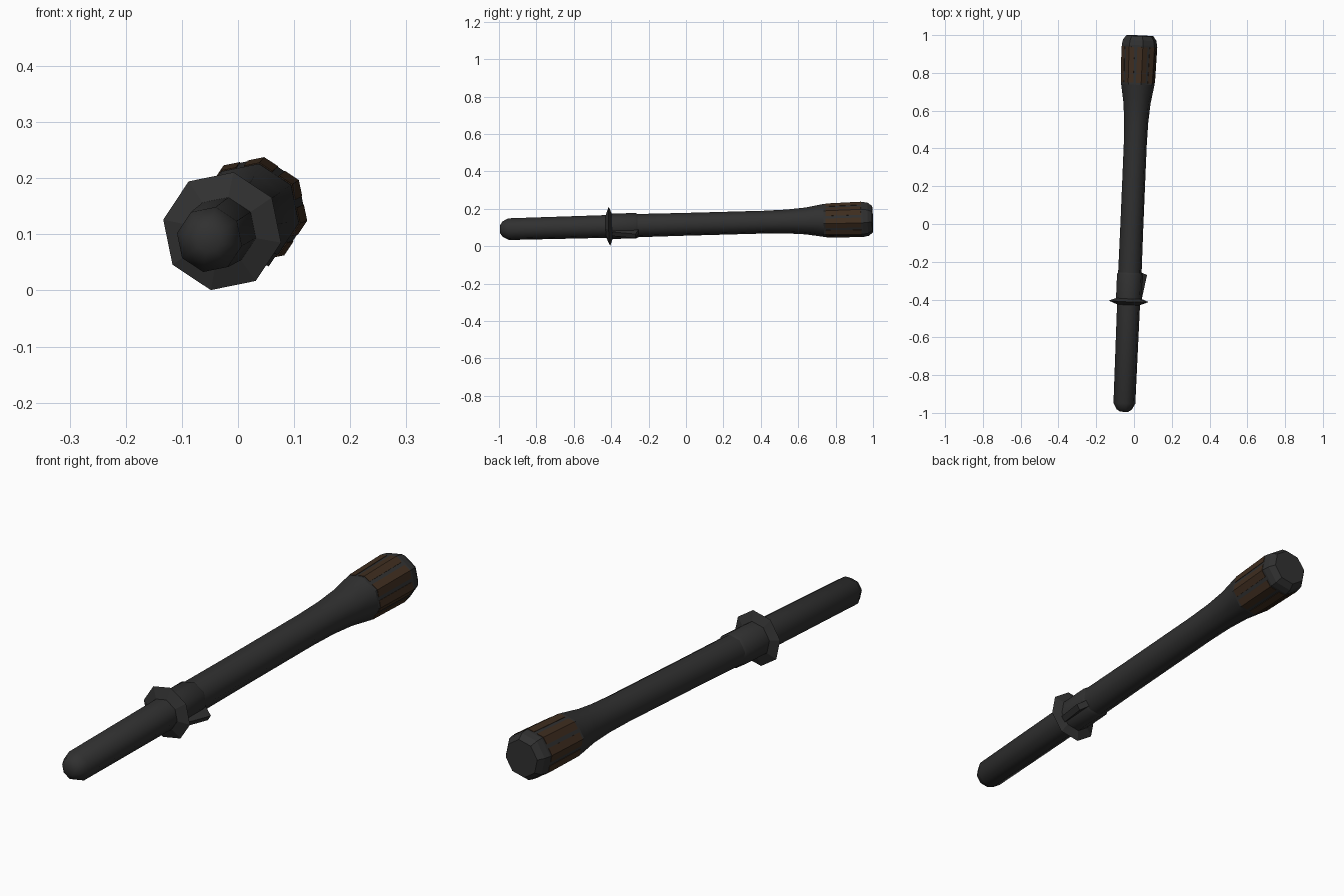
import bpy, bmesh, math
from mathutils import Matrix, Vector

if "Cube" in bpy.data.objects:
    bpy.data.objects.remove(bpy.data.objects["Cube"])

SIDES = 8
TWIST = math.radians(34)      # angle of the first ridge
TILT = (Matrix.Translation((-0.011, 0, 0.117))
        @ Matrix.Rotation(-math.atan(0.042), 4, 'Z')
        @ Matrix.Rotation(math.atan(0.0275), 4, 'X'))


def material(name, color):
    m = bpy.data.materials.new(name)
    m.diffuse_color = (*color, 1)
    m.use_nodes = True
    m.node_tree.nodes["Principled BSDF"].inputs["Base Color"].default_value = m.diffuse_color
    return m


charcoal = material("charcoal", (0.030, 0.030, 0.030))
brown = material("dark brown", (0.050, 0.027, 0.014))


def finish(name, bm, mat, angle=None):
    bmesh.ops.recalc_face_normals(bm, faces=bm.faces)
    mesh = bpy.data.meshes.new(name)
    bm.to_mesh(mesh)
    bm.free()
    mesh.materials.append(mat)
    ob = bpy.data.objects.new(name, mesh)
    bpy.context.collection.objects.link(ob)
    ob.matrix_world = TILT
    if angle:
        bpy.ops.object.select_all(action='DESELECT')
        ob.select_set(True)
        bpy.context.view_layer.objects.active = ob
        bpy.ops.object.shade_smooth_by_angle(angle=math.radians(angle))
    return ob


def polar(r, y, a):
    return Vector((r * math.cos(a), y, r * math.sin(a)))


def ridge(r, y, i):
    return polar(r, y, TWIST + i * math.tau / SIDES)


def lathe(name, profile, mat, angle=None):
    """Eight-sided solid along y from (y, radius) pairs."""
    bm = bmesh.new()
    rings = [[bm.verts.new(ridge(r, y, i)) for i in range(SIDES)] for y, r in profile]
    for a, b in zip(rings, rings[1:]):
        for i in range(SIDES):
            j = (i + 1) % SIDES
            bm.faces.new((a[i], a[j], b[j], b[i]))
    bm.faces.new(rings[0])
    bm.faces.new(rings[-1])
    return finish(name, bm, mat, angle)


# Rounded grip end, long shaft and flared head
lathe("grip", [(-0.995, 0.022), (-0.982, 0.042), (-0.95, 0.059), (-0.41, 0.062)],
      charcoal, 50)
lathe("shaft", [(-0.41, 0.064), (0.0, 0.062), (0.42, 0.062), (0.54, 0.065),
                (0.64, 0.073), (0.74, 0.090)], charcoal, 50)
lathe("head", [(0.74, 0.090), (0.95, 0.095), (0.975, 0.090), (0.998, 0.073)], charcoal)

# Sharp-rimmed hand guard and the collar behind it
lathe("guard", [(-0.428, 0.062), (-0.41, 0.107), (-0.392, 0.062)], charcoal)
lathe("collar", [(-0.41, 0.069), (-0.268, 0.069), (-0.255, 0.062)], charcoal, 50)

# Rising thumb lever on the lower right face of the collar
bm = bmesh.new()
face_angle = TWIST - 1.5 * math.tau / SIDES
out = polar(1, 0, face_angle)
side = polar(1, 0, face_angle + math.pi / 2)
outline = [(-0.395, 0.05), (-0.395, 0.074), (-0.268, 0.101), (-0.250, 0.05)]
ends = [[bm.verts.new(out * r + side * s + Vector((0, y, 0))) for y, r in outline]
        for s in (-0.013, 0.013)]
for i in range(4):
    j = (i + 1) % 4
    bm.faces.new((ends[0][i], ends[0][j], ends[1][j], ends[1][i]))
for e in ends:
    bm.faces.new(e)
finish("thumb_lever", bm, charcoal)

# Grip panels folded over each ridge of the head
bm = bmesh.new()
for i in range(SIDES):
    rows = []
    for y, r in ((0.75, 0.0922), (0.94, 0.0967)):
        mid = ridge(r, y, i)
        rows.append([bm.verts.new(p) for p in (mid.lerp(ridge(r, y, i - 1), 0.4), mid,
                                               mid.lerp(ridge(r, y, i + 1), 0.4))])
    for k in range(2):
        bm.faces.new((rows[0][k], rows[0][k + 1], rows[1][k + 1], rows[1][k]))
panels = finish("head_panels", bm, brown)
thick = panels.modifiers.new("thickness", 'SOLIDIFY')
thick.thickness = 0.004
thick.offset = -1
